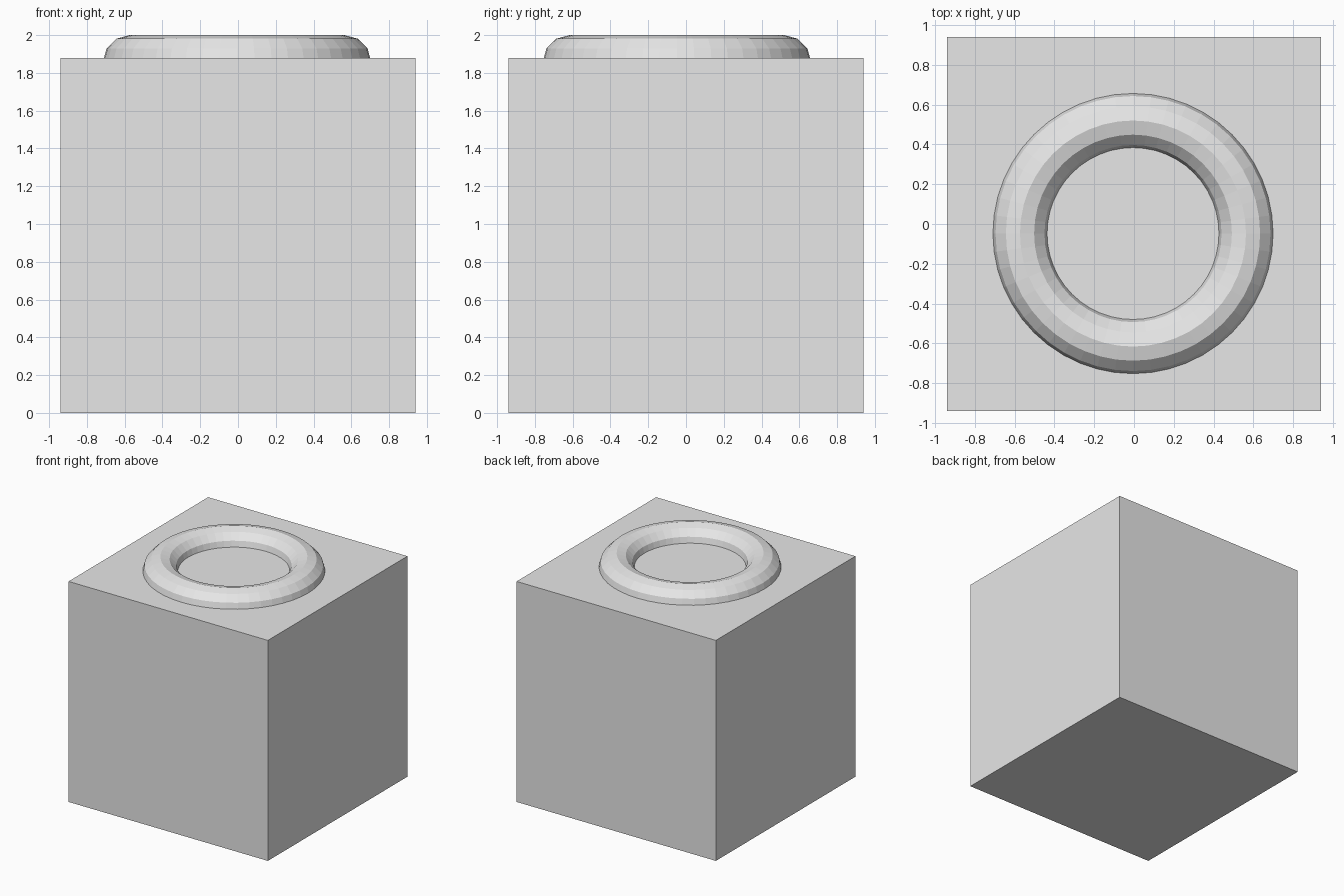
import bpy

# Remove the default cube
old = bpy.data.objects.get("Cube")
if old:
    bpy.data.objects.remove(old, do_unlink=True)

# Light grey used on both parts
grey = bpy.data.materials.new("light_grey")
grey.use_nodes = True
colour = (0.8, 0.8, 0.8, 1)
grey.diffuse_color = colour
grey.node_tree.nodes["Principled BSDF"].inputs["Base Color"].default_value = colour

SIDE = 1.88
RING = 0.568
TUBE = RING / 4


def finish(name):
    obj = bpy.context.object
    obj.name = obj.data.name = name
    obj.data.materials.clear()
    obj.data.materials.append(grey)


# Box body
bpy.ops.mesh.primitive_cube_add(size=SIDE, location=(0, 0, SIDE / 2))
finish("box_body")

# Ring sunk halfway into the top, slightly off centre
bpy.ops.mesh.primitive_torus_add(
    major_radius=RING, minor_radius=TUBE,
    major_segments=48, minor_segments=12,
    location=(-0.005, -0.048, 2 - TUBE))
finish("top_ring")
